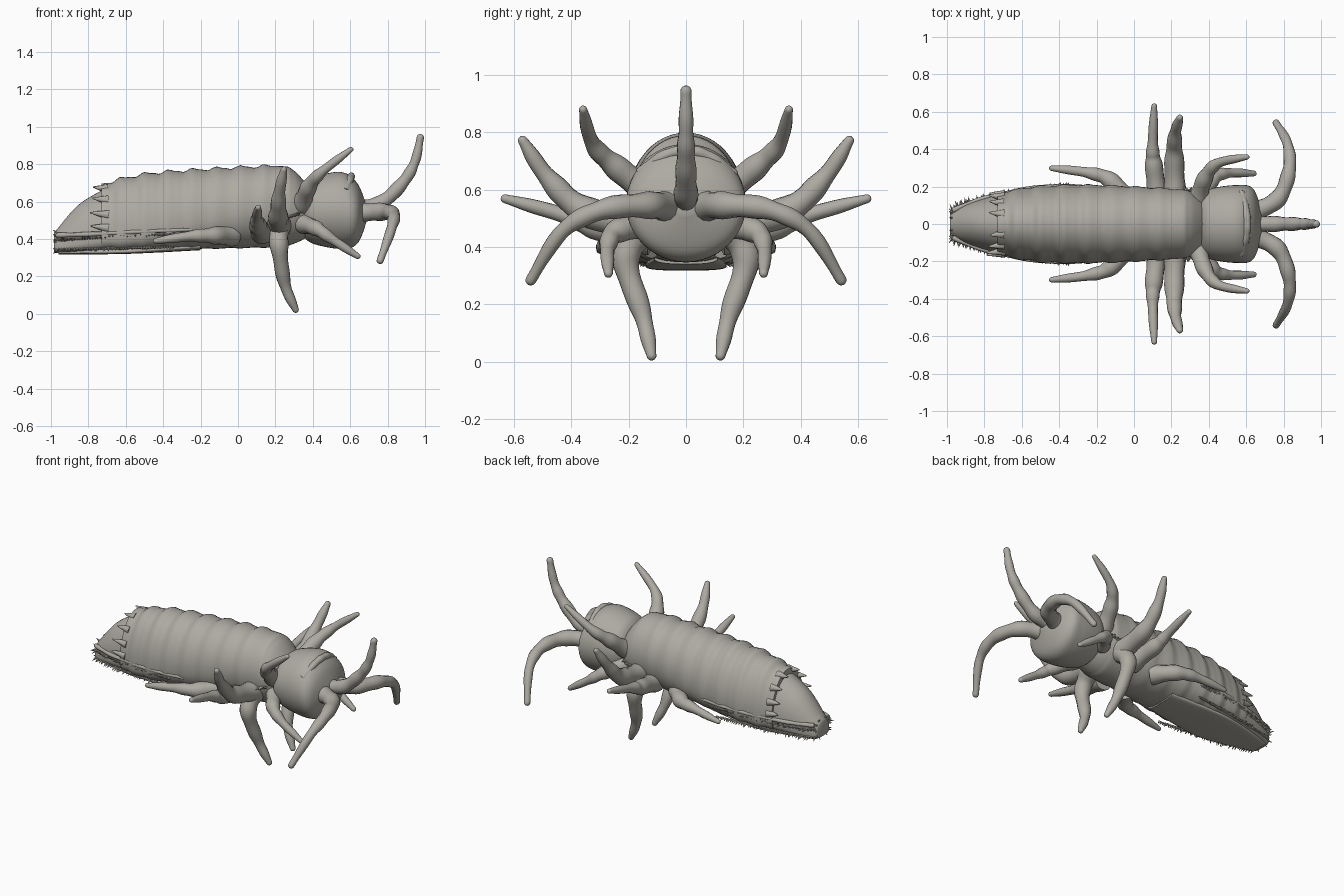
import bpy, bmesh, math, random
from mathutils import Vector

if "Cube" in bpy.data.objects:
    bpy.data.objects.remove(bpy.data.objects["Cube"])

random.seed(4)
mat = bpy.data.materials.new("warm grey")
mat.diffuse_color = (0.42, 0.405, 0.36, 1)
mat.use_nodes = True
mat.node_tree.nodes["Principled BSDF"].inputs["Base Color"].default_value = mat.diffuse_color


def finish(bm, name, angle=50):
    bmesh.ops.recalc_face_normals(bm, faces=bm.faces[:])
    me = bpy.data.meshes.new(name)
    bm.to_mesh(me)
    bm.free()
    me.materials.append(mat)
    ob = bpy.data.objects.new(name, me)
    bpy.context.collection.objects.link(ob)
    bpy.ops.object.select_all(action='DESELECT')
    ob.select_set(True)
    bpy.context.view_layer.objects.active = ob
    bpy.ops.object.shade_smooth_by_angle(angle=math.radians(angle))


def loft(bm, rings):
    vr = [[bm.verts.new(p) for p in r] for r in rings]
    for a, b in zip(vr, vr[1:]):
        n = len(a)
        for i in range(n):
            bm.faces.new((a[i], a[(i + 1) % n], b[(i + 1) % n], b[i]))
    bm.faces.new(vr[0])
    bm.faces.new(vr[-1])


def spline(pts, steps):
    """Catmull-Rom through points of any dimension."""
    p = [pts[0]] + list(pts) + [pts[-1]]
    out = []
    for i in range(1, len(p) - 2):
        for s in range(steps):
            t = s / steps
            out.append([0.5 * (2 * b + (c - a) * t + (2 * a - 5 * b + 4 * c - d) * t * t
                        + (3 * b - a - 3 * c + d) * t ** 3)
                        for a, b, c, d in zip(p[i - 1], p[i], p[i + 1], p[i + 2])])
    out.append(list(pts[-1]))
    return out


def circle(p, u, v, r, n):
    return [p + (u * math.cos(2 * math.pi * k / n) + v * math.sin(2 * math.pi * k / n)) * r
            for k in range(n)]


def section(x, w, top, bot, n=48):
    """Round at the thorax; towards the tail the widest line drops and the belly flattens."""
    k = min(1, max(0, (0.1 - x) / 0.7))
    mid = bot + (top - bot) * (0.5 - 0.23 * k)
    flat = 1 - 0.42 * k
    ring = []
    for i in range(n):
        c, s = math.cos(2 * math.pi * i / n), math.sin(2 * math.pi * i / n)
        if s >= 0:
            ring.append((x, w * c, mid + (top - mid) * s))
        else:
            ring.append((x, w * math.copysign(abs(c) ** flat, c), mid - (mid - bot) * abs(s) ** flat))
    return ring


def tube(name, pts, r0, r1, side=1, n=14, wobble=0.06):
    """Limb tapering from r0 to r1 along (x, y, z) points, with a rounded tip."""
    P = [Vector((p[0], p[1] * side, p[2])) for p in spline(pts, 9)]
    last = len(P) - 1
    R = [(r0 + (r1 - r0) * i / last) * (1 + wobble * math.sin(i * 0.9)) for i in range(last + 1)]
    d = (P[-1] - P[-2]).normalized()
    end, r = P[-1].copy(), R[-1]
    for k in (0.4, 0.75, 0.95):
        P.append(end + d * r * k)
        R.append(r * math.sqrt(1 - k * k))
    rings, u = [], None
    for i, p in enumerate(P):
        t = (P[min(i + 1, len(P) - 1)] - P[max(i - 1, 0)]).normalized()
        u = t.orthogonal() if u is None else u - t * u.dot(t)
        u.normalize()
        rings.append(circle(p, u, t.cross(u), R[i], n))
    bm = bmesh.new()
    loft(bm, rings)
    finish(bm, name)


def pair(name, r0, r1, *pts):
    tube(name + "_left", pts, r0, r1, 1)
    tube(name + "_right", pts, r0, r1, -1)


def spike(bm, base, direction, length, r, n=6):
    d = Vector(direction).normalized()
    u = d.orthogonal().normalized()
    loft(bm, [circle(Vector(base) + d * length * t, u, d.cross(u), r * (0.95 - 0.8 * t), n)
              for t in (-0.3, 0.4, 1)])


# Segmented trunk: x, half width, top, bottom, with a swollen rim at each joint
rings = []
for x, w, top, bot in spline([(-.73, .165, .695, .335), (-.5, .203, .747, .335), (-.2, .208, .772, .347),
                              (.2, .188, .79, .357), (.3, .175, .765, .375), (.39, .12, .66, .42)], 18):
    b = 0
    for j in range(7):
        e = x + 0.63 - 0.128 * j
        b += math.exp(-(e / 0.022) ** 2) - 0.8 * math.exp(-((e + 0.045) / 0.02) ** 2)
    rings.append(section(x, w + .005 * b, top + .011 * b, bot - .003 * b))
bm = bmesh.new()
loft(bm, rings)
finish(bm, "trunk")

# Sloping tail cone tucked under the last plate
bm = bmesh.new()
loft(bm, [section(*t) for t in spline([(-.985, .05, .43, .335), (-.965, .078, .455, .325),
                                       (-.85, .122, .585, .327), (-.7, .162, .675, .335)], 8)])
finish(bm, "tail")

# Belly plate under the abdomen
bm = bmesh.new()
loft(bm, [section(*t) for t in spline([(-.96, .06, .36, .318), (-.6, .14, .37, .32),
                                       (-.2, .11, .39, .34)], 10)])
finish(bm, "belly_plate")

# Rounded head with a brow ridge
bm = bmesh.new()
loft(bm, [section(*h) for h in spline([(.345, .13, .66, .42), (.4, .185, .725, .375), (.55, .208, .758, .347),
                                       (.64, .185, .695, .377), (.693, .03, .56, .51)], 10)])
finish(bm, "head")
tube("brow_ridge", [(.605 - .03 * (y / .16) ** 2, y, .735 - .08 * (y / .16) ** 2)
                    for y in (-.16, -.08, 0, .08, .16)], .02, .02)

# Central horn and its thick base
tube("horn", [(.62, 0, .56), (.76, 0, .59), (.88, 0, .7), (.945, 0, .81), (.975, 0, .942)], .048, .019)

# Paired limbs: root radius, tip radius, path
pair("mandible", .055, .018, (.63, .06, .54), (.77, .135, .545), (.83, .29, .53), (.82, .43, .455), (.76, .54, .285))
pair("upper_feeler", .055, .015, (.34, .12, .58), (.38, .245, .68), (.45, .325, .76), (.603, .358, .878))
pair("lower_feeler", .052, .016, (.35, .12, .48), (.42, .24, .455), (.5, .272, .4), (.64, .27, .308))
pair("raised_leg", .066, .018, (.22, .12, .47), (.215, .35, .525), (.22, .48, .64), (.245, .568, .77))
pair("side_leg", .06, .016, (.13, .12, .43), (.105, .32, .475), (.1, .42, .51), (.108, .63, .568))
pair("standing_leg", .062, .018, (.22, .14, .47), (.22, .21, .36), (.25, .15, .16), (.308, .12, .022))
pair("rear_leg", .06, .015, (-.03, .12, .42), (-.13, .235, .418), (-.25, .275, .415), (-.44, .298, .39))

# Raised rim above the fringe of the abdomen
rim = [(-.97, .072, .42), (-.8, .138, .425), (-.5, .198, .44), (-.25, .2, .45)]
for s, label in ((1, "left"), (-1, "right")):
    tube("abdomen_rim_" + label, rim, .013, .01, s, 8, .12)

# Large thorns along the rear edge of the last plate
bm = bmesh.new()
for s in (1, -1):
    for a in (70, 44, 22, 5):
        c, h = math.cos(math.radians(a)), math.sin(math.radians(a))
        spike(bm, (-.715, .158 * c * s, .44 + .245 * h), (-1, .12 * s, .12), random.uniform(.055, .078), .022, 10)
finish(bm, "plate_thorns")

# Small spikes in two rows along the abdomen, and a cluster at the tail tip
rnd = random.uniform
bm = bmesh.new()
for s in (1, -1):
    for i in range(46):
        t = i / 45
        x, w = -.97 + .62 * t, .078 + .135 * t ** .62
        ln = rnd(.018, .034) * (1.1 - .45 * t)
        spike(bm, (x, s * (w - .004), .395 + .03 * t), (rnd(-.7, .3), s, rnd(-.3, .5)), ln, .0075)
        spike(bm, (x, s * w * .88, .345 + .01 * t), (rnd(-.6, .3), s, rnd(-1, -.1)), ln, .007)
    for i in range(5):
        a = math.radians(-70 + 35 * i)
        y, z = math.cos(a), math.sin(a)
        spike(bm, (-.965, s * (.015 + .045 * y), .385 + .045 * z), (-.8, s * y * .7, z * .8), .032, .009)
finish(bm, "abdomen_fringe")

# Short bristles beside the neck
bm = bmesh.new()
for s in (1, -1):
    for i in range(12):
        spike(bm, (.19 + .012 * i, s * (.19 - .001 * i), .49 + .004 * i), (rnd(-.5, .5), s, rnd(-.4, .4)),
              rnd(.014, .022), .008)
finish(bm, "neck_bristles")
